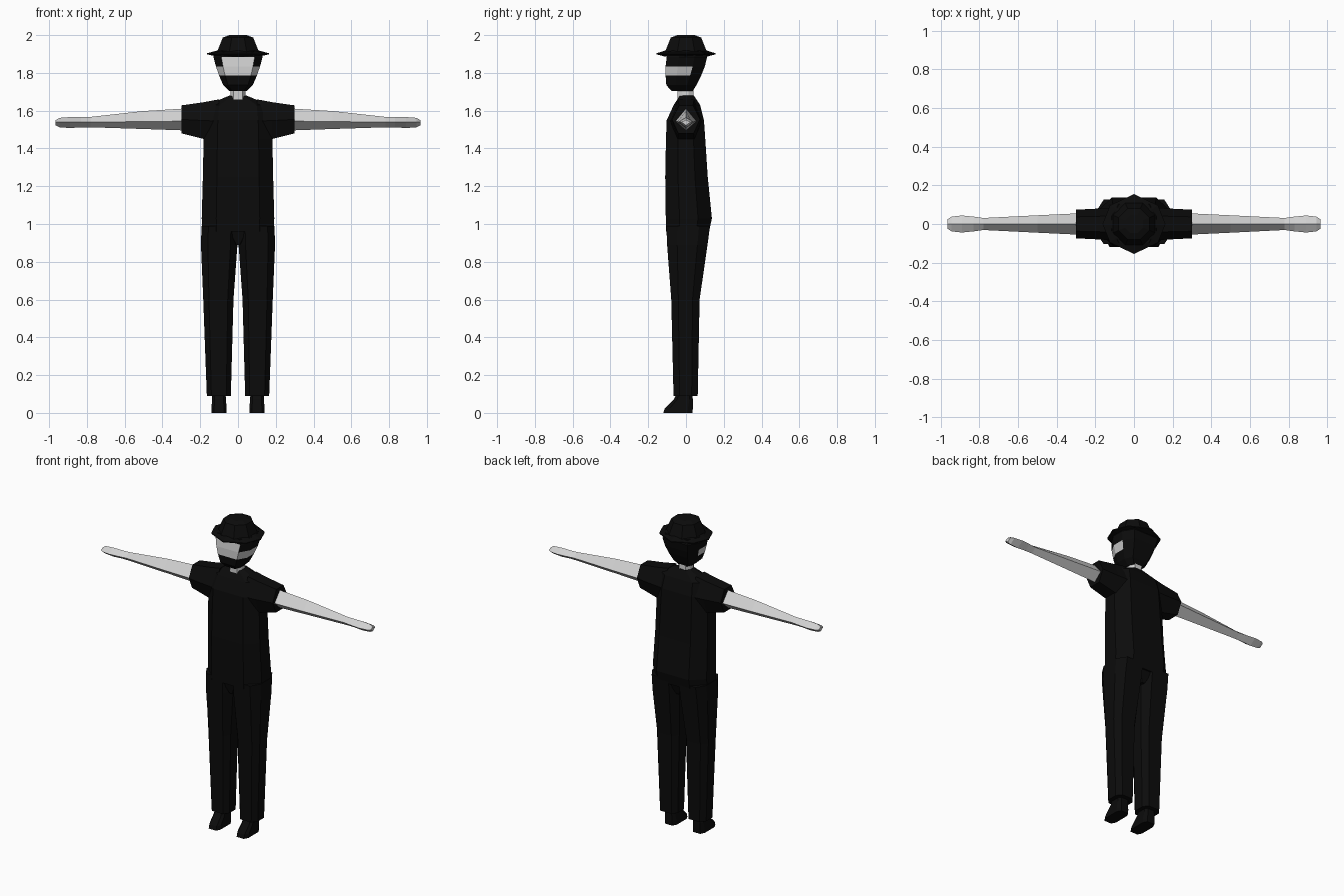
import bpy, bmesh, math

cube = bpy.data.objects.get("Cube")
if cube:
    bpy.data.objects.remove(cube, do_unlink=True)


def material(name, value):
    m = bpy.data.materials.new(name)
    m.use_nodes = True
    col = (value, value, value, 1.0)
    m.diffuse_color = col
    bsdf = m.node_tree.nodes["Principled BSDF"]
    bsdf.inputs["Base Color"].default_value = col
    bsdf.inputs["Roughness"].default_value = 0.9
    return m


BLACK = material("black cloth", 0.0035)
SKIN = material("pale skin", 0.64)


def loft(name, rings, mats, rule=None):
    """Skin a stack of equal-length rings, cap both ends, colour faces by rule(center, normal)."""
    bm = bmesh.new()
    loops = [[bm.verts.new(p) for p in ring] for ring in rings]
    n = len(loops[0])
    for a, b in zip(loops, loops[1:]):
        for i in range(n):
            j = (i + 1) % n
            bm.faces.new((a[i], a[j], b[j], b[i]))
    bm.faces.new(loops[0][::-1])
    bm.faces.new(loops[-1])
    bmesh.ops.recalc_face_normals(bm, faces=bm.faces[:])
    if rule:
        for f in bm.faces:
            f.material_index = rule(f.calc_center_median(), f.normal)
    me = bpy.data.meshes.new(name)
    bm.to_mesh(me)
    bm.free()
    for m in mats:
        me.materials.append(m)
    ob = bpy.data.objects.new(name, me)
    bpy.context.collection.objects.link(ob)
    return ob


def oct_ring(z, x0, x1, front, back, flat=0.6, side=0.4):
    """Eight-sided horizontal section between x0..x1 and front..back."""
    c, w = (x0 + x1) / 2, (x1 - x0) / 2
    m, d = (front + back) / 2, (back - front) / 2
    pts = [(flat, -1), (1, -side), (1, side), (flat, 1),
           (-flat, 1), (-1, side), (-1, -side), (-flat, -1)]
    return [(c + w * u, m + d * v, z) for u, v in pts]


# Shirt body: height, half width, front, back
shirt = [(0.96, 0.190, -0.105, 0.122), (1.03, 0.192, -0.107, 0.137),
         (1.25, 0.186, -0.110, 0.115), (1.45, 0.182, -0.106, 0.102),
         (1.55, 0.178, -0.102, 0.095), (1.63, 0.165, -0.065, 0.075),
         (1.68, 0.045, -0.032, 0.042)]
loft("shirt", [oct_ring(z, -w, w, f, b) for z, w, f, b in shirt], [BLACK])

# Seat of the trousers, closing the gap between the legs
loft("trouser_seat", [oct_ring(0.89, -0.015, 0.015, -0.075, 0.085),
                      oct_ring(0.98, -0.09, 0.09, -0.10, 0.12)], [BLACK])

# Neck
loft("neck", [oct_ring(1.65, -0.042, 0.042, -0.045, 0.04),
              oct_ring(1.73, -0.038, 0.038, -0.045, 0.038)], [SKIN])

# Limbs, made once for each side
for side, s in (("left", 1), ("right", -1)):
    # Trouser leg: height, inner x, outer x, front, back
    leg = [(0.09, 0.038, 0.165, -0.066, 0.062), (0.60, 0.024, 0.184, -0.078, 0.072),
           (0.89, 0.003, 0.196, -0.100, 0.114), (0.99, 0.001, 0.193, -0.104, 0.127)]
    loft(side + "_leg", [oct_ring(z, s * a, s * b, f, k, 0.62, 0.5)
                         for z, a, b, f, k in leg], [BLACK])

    # Shoe with a sloping toe
    shoe = [(0.0, 0.060, 0.140, -0.12, 0.035), (0.025, 0.060, 0.140, -0.112, 0.036),
            (0.07, 0.064, 0.138, -0.066, 0.036), (0.11, 0.066, 0.136, -0.045, 0.034)]
    loft(side + "_shoe", [oct_ring(z, s * a, s * b, f, k, 0.65, 0.65)
                          for z, a, b, f, k in shoe], [BLACK])

    # Short sleeve: x, top, bottom, half depth
    sleeve = [(0.10, 1.660, 1.43, 0.085), (0.18, 1.645, 1.45, 0.080),
              (0.30, 1.628, 1.48, 0.074)]
    rings = []
    for x, t, b, d in sleeve:
        mid = (t + b) / 2
        rings.append([(s * x, y, z) for y, z in (
            (-0.5 * d, t), (0.5 * d, t), (d, mid), (0.55 * d, b), (-0.55 * d, b), (-d, mid))])
    loft(side + "_sleeve", rings, [BLACK])

    # Bare arm and hand with a diamond section: x, top, ridge, bottom, half depth
    arm = [(0.27, 1.612, 1.545, 1.495, 0.056), (0.50, 1.598, 1.542, 1.503, 0.045),
           (0.78, 1.567, 1.54, 1.512, 0.031), (0.83, 1.566, 1.54, 1.512, 0.038),
           (0.89, 1.566, 1.54, 1.508, 0.044), (0.945, 1.562, 1.54, 1.512, 0.038),
           (0.965, 1.550, 1.54, 1.522, 0.024)]
    loft(side + "_arm", [[(s * x, 0, t), (s * x, d, m), (s * x, 0, b), (s * x, -d, m)]
                         for x, t, m, b, d in arm], [SKIN])


# Head: skin on the front panel and a low band across the cheeks, hair and beard elsewhere
def face_rule(c, n):
    if n.y < -0.9 and 1.785 < c.z < 1.885:
        return 1
    if 1.785 < c.z < 1.835 and abs(n.x) > 0.3 and c.y < 0.03:
        return 1
    return 0


head = [(1.703, 0.045, -0.075, 0.035), (1.735, 0.078, -0.104, 0.055),
        (1.785, 0.100, -0.108, 0.080), (1.835, 0.117, -0.108, 0.100),
        (1.885, 0.130, -0.102, 0.112), (1.915, 0.115, -0.095, 0.100)]
loft("head", [oct_ring(z, -w, w, f, b, 0.68, 0.38) for z, w, f, b in head],
     [BLACK, SKIN], face_rule)


# Hat: eight-sided brim with points front and back, tapered crown
def hat_ring(z, rx, ry):
    diag = [(0, -1), (0.76, -0.62), (1, 0), (0.76, 0.62),
            (0, 1), (-0.76, 0.62), (-1, 0), (-0.76, -0.62)]
    return [(rx * u, ry * v, z) for u, v in diag]


loft("hat_brim", [hat_ring(1.888, 0.118, 0.118), hat_ring(1.898, 0.163, 0.155),
                  hat_ring(1.904, 0.163, 0.155), hat_ring(1.918, 0.112, 0.112)], [BLACK])


def crown_ring(z, r):
    return [(r * math.cos(a), r * math.sin(a), z)
            for a in (math.pi / 8 + i * math.pi / 4 for i in range(8))]


loft("hat_crown", [crown_ring(1.90, 0.122), crown_ring(1.92, 0.116),
                   crown_ring(1.987, 0.087), crown_ring(2.0, 0.05)], [BLACK])
